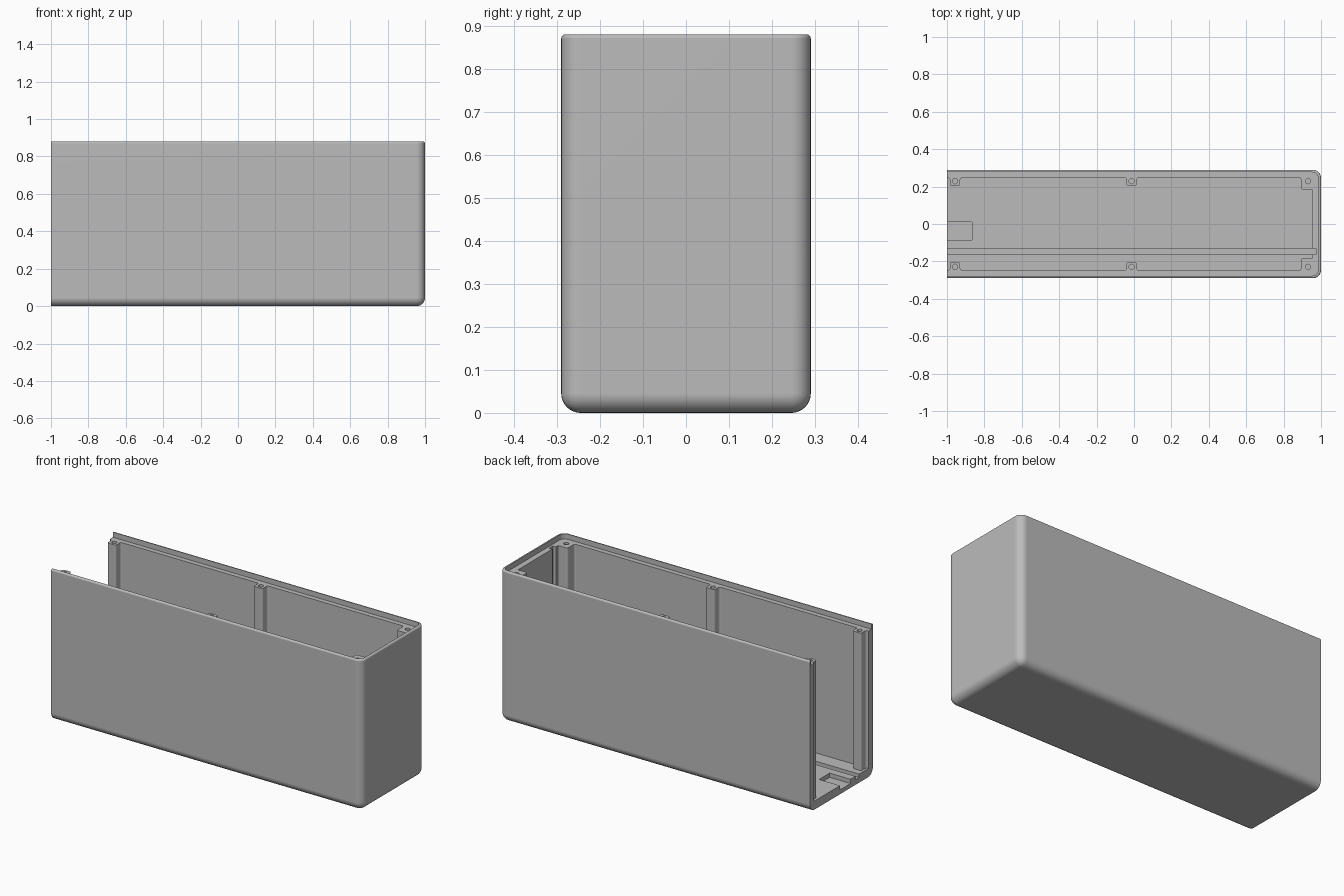
import bpy, bmesh, math
from mathutils import Vector

if "Cube" in bpy.data.objects:
    bpy.data.objects.remove(bpy.data.objects["Cube"])

# Overall sizes
HALF_Y, TOP = 0.29, 0.88
FLOOR, LEDGE = 0.05, 0.85
INNER_X, INNER_Y = 0.952, 0.249
FAR = -1.1

grey = bpy.data.materials.new("plain grey plastic")
grey.use_nodes = True
colour = (0.5, 0.5, 0.5, 1)
grey.diffuse_color = colour
grey.node_tree.nodes["Principled BSDF"].inputs["Base Color"].default_value = colour


def finish(name, bm):
    bmesh.ops.recalc_face_normals(bm, faces=bm.faces)
    mesh = bpy.data.meshes.new(name)
    bm.to_mesh(mesh)
    bm.free()
    mesh.materials.append(grey)
    obj = bpy.data.objects.new(name, mesh)
    bpy.context.collection.objects.link(obj)
    return obj


def bevel(bm, test, radius, segments=6):
    """Round the edges whose two ends both pass the test."""
    edges = [e for e in bm.edges if all(test(v.co) for v in e.verts)]
    bmesh.ops.bevel(bm, geom=edges, offset=radius, offset_type='OFFSET',
                    segments=segments, profile=0.5, affect='EDGES')


def box_mesh(low, high):
    bm = bmesh.new()
    bmesh.ops.create_cube(bm, size=1)
    low, high = Vector(low), Vector(high)
    for v in bm.verts:
        v.co = (low + high) / 2 + v.co * (high - low)
    return bm


def prism(name, points, z0, z1):
    """Extrude a flat outline upwards."""
    bm = bmesh.new()
    face = bm.faces.new([bm.verts.new((x, y, z0)) for x, y in points])
    top = bmesh.ops.extrude_face_region(bm, geom=[face])["geom"]
    for v in top:
        if isinstance(v, bmesh.types.BMVert):
            v.co.z = z1
    return finish(name, bm)


def activate(obj):
    bpy.ops.object.select_all(action='DESELECT')
    obj.select_set(True)
    bpy.context.view_layer.objects.active = obj


def cut(obj, cutter):
    cutter.hide_render = True
    mod = obj.modifiers.new("cut", 'BOOLEAN')
    mod.operation, mod.solver, mod.object = 'DIFFERENCE', 'EXACT', cutter
    activate(obj)
    bpy.ops.object.modifier_apply(modifier=mod.name)
    bpy.data.objects.remove(cutter)


def smooth(obj):
    activate(obj)
    bpy.ops.object.shade_smooth_by_angle(angle=math.radians(32))
    mod = obj.modifiers.new("even shading", 'WEIGHTED_NORMAL')
    mod.keep_sharp = True


# Outer shell: rounded floor edges and closed end, softly rounded rim
bm = box_mesh((-1, -HALF_Y, 0), (1, HALF_Y, TOP))
edges = []
for e in bm.edges:
    a, b = (v.co for v in e.verts)
    at_open_end = a.x < 0 and b.x < 0
    at_rim = a.z > 0.5 and b.z > 0.5
    if not at_open_end and not at_rim:
        edges.append(e)
bmesh.ops.bevel(bm, geom=edges, offset=0.045, offset_type='OFFSET',
                segments=8, profile=0.5, affect='EDGES')
rim = [e for e in bm.edges
       if all(v.co.z > TOP - 0.001 for v in e.verts)
       and not all(v.co.x < -0.999 for v in e.verts)]
bmesh.ops.bevel(bm, geom=rim, offset=0.01, offset_type='OFFSET',
                segments=4, profile=0.5, affect='EDGES')
shell = finish("case_shell", bm)

# Main cavity, open at the top and at one end
cut(shell, finish("cavity_cutter", box_mesh(
    (FAR, -INNER_Y, FLOOR), (INNER_X, INNER_Y, 1))))

# Recessed ledge inside the rim
bm = box_mesh((FAR, -0.277, LEDGE), (0.985, 0.277, 1))
upright = [e for e in bm.edges if all(v.co.x > 0.9 for v in e.verts)
           and abs(e.verts[0].co.z - e.verts[1].co.z) > 0.1]
bmesh.ops.bevel(bm, geom=upright, offset=0.033, offset_type='OFFSET',
                segments=6, profile=0.5, affect='EDGES')
cut(shell, finish("ledge_cutter", bm))

# Panel slot along the floor and up the closed end
cut(shell, finish("slot_cutter", box_mesh(
    (FAR, -0.164, 0.03), (0.972, -0.13, 1))))

# Shallow pocket in the floor at the open end
cut(shell, finish("pocket_cutter", box_mesh(
    (FAR, -0.085, 0.025), (-0.865, 0.012, 0.2))))
smooth(shell)


def arc(cx, cy, r, start, end, steps=4):
    return [(cx + r * math.cos(math.radians(start + (end - start) * i / steps)),
             cy + r * math.sin(math.radians(start + (end - start) * i / steps)))
            for i in range(steps + 1)]


def screw_post(name, x, side, outline):
    """Upright post with a blind screw hole, mirrored to either long wall."""
    post = prism(name, [(px, py * side) for px, py in outline], FLOOR - 0.005, LEDGE)
    ring = arc(x, 0.229 * side, 0.014, 0, 345, 23)
    cut(post, prism(name + "_hole_cutter", ring, LEDGE - 0.15, 1))
    smooth(post)


def wall_post_outline(x, half=0.028, tip=0.203, r=0.012):
    """Rounded nose flaring into the wall with small fillets."""
    right = arc(half - r, tip + r, r, -90, 0) + \
        arc(half + r, INNER_Y - r, r, 180, 90)
    right.append((half + r, INNER_Y + 0.005))
    left = [(-px, py) for px, py in reversed(right)]
    return [(x + px, py) for px, py in right + left]


corner_outline = [(0.957, 0.185), (0.957, 0.254), (0.882, 0.254), (0.882, INNER_Y)]
corner_outline += arc(0.882, INNER_Y - 0.01, 0.01, 90, 0)[1:]
corner_outline += arc(0.902, 0.195, 0.01, 180, 270)

# Two rows of posts: open end, middle and closed corner
for side, label in ((1, "back"), (-1, "front")):
    for x, place in ((-0.957, "open_end"), (-0.013, "middle")):
        screw_post(f"{label}_{place}_post", x, side, wall_post_outline(x))
    screw_post(f"{label}_corner_post", 0.931, side, corner_outline)
